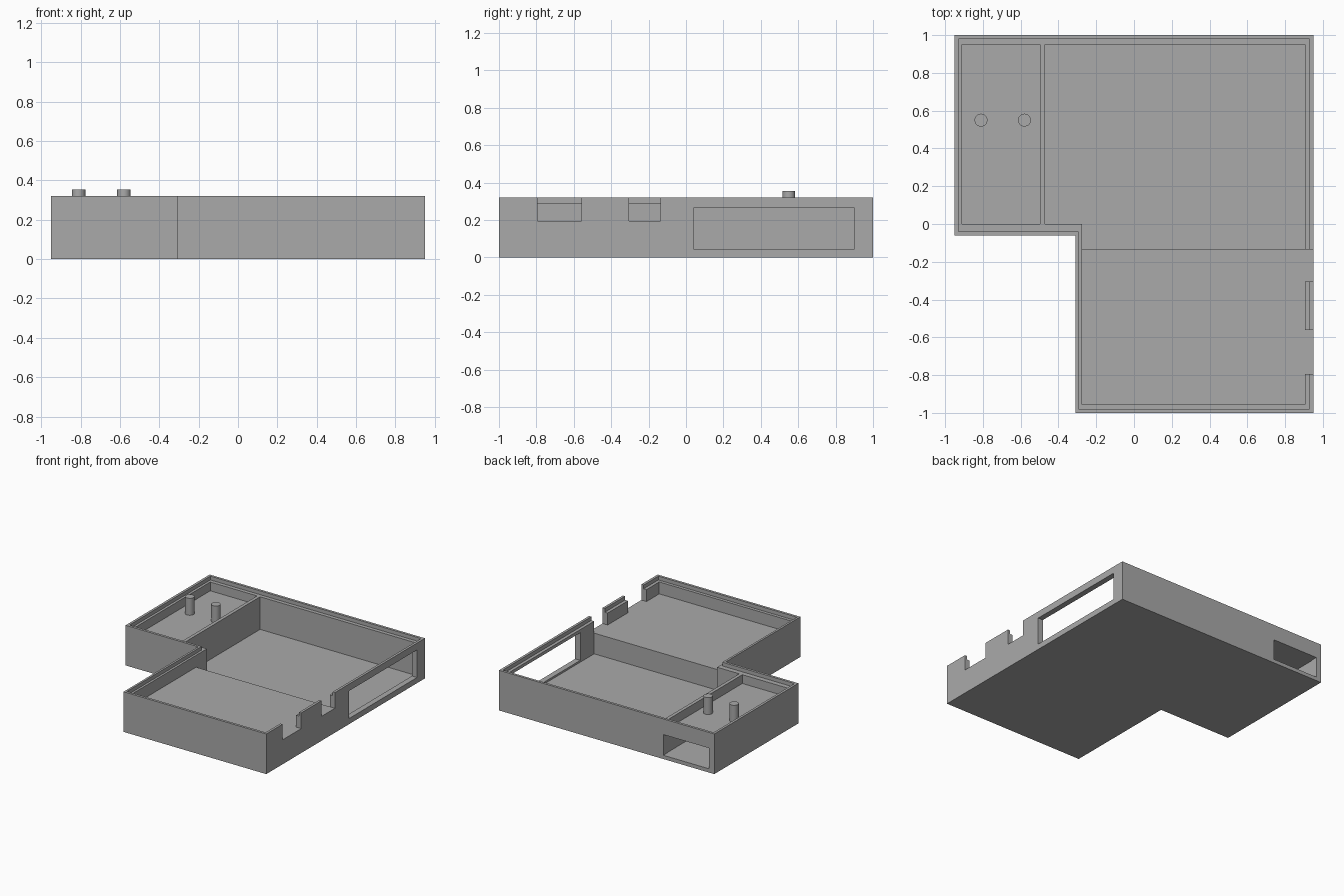
import bpy
import bmesh

cube = bpy.data.objects.get("Cube")
if cube:
    bpy.data.objects.remove(cube, do_unlink=True)

# Single plain grey for the whole tray
grey = bpy.data.materials.new("plain_grey")
grey.use_nodes = True
colour = (0.4, 0.4, 0.4, 1)
grey.diffuse_color = colour
grey.node_tree.nodes["Principled BSDF"].inputs["Base Color"].default_value = colour

FLOOR, DECK, LEDGE, TOP = 0.03, 0.195, 0.29, 0.32


def prism(name, outline, z0, z1):
    """Extrude a flat outline from z0 up to z1."""
    bm = bmesh.new()
    base = bm.faces.new([bm.verts.new((x, y, z0)) for x, y in outline])
    top = bmesh.ops.extrude_face_region(bm, geom=[base])["geom"]
    verts = [v for v in top if isinstance(v, bmesh.types.BMVert)]
    bmesh.ops.translate(bm, verts=verts, vec=(0, 0, z1 - z0))
    bmesh.ops.recalc_face_normals(bm, faces=bm.faces)
    mesh = bpy.data.meshes.new(name)
    bm.to_mesh(mesh)
    bm.free()
    mesh.materials.append(grey)
    obj = bpy.data.objects.new(name, mesh)
    bpy.context.collection.objects.link(obj)
    return obj


def box(name, x0, x1, y0, y1, z0, z1):
    return prism(name, [(x0, y0), (x1, y0), (x1, y1), (x0, y1)], z0, z1)


def ell(left, right, front, back, notch_x, notch_y):
    """L outline with the front left corner missing."""
    return [(left, notch_y), (notch_x, notch_y), (notch_x, front),
            (right, front), (right, back), (left, back)]


def cut(target, cutter):
    mod = target.modifiers.new("cut", "BOOLEAN")
    mod.operation = "DIFFERENCE"
    mod.solver = "EXACT"
    mod.object = cutter
    bpy.context.view_layer.update()
    graph = bpy.context.evaluated_depsgraph_get()
    mesh = bpy.data.meshes.new_from_object(target.evaluated_get(graph))
    target.modifiers.clear()
    target.data = mesh
    bpy.data.objects.remove(cutter, do_unlink=True)


# Outer shell with a stepped rim
shell = prism("tray_shell", ell(-0.95, 0.95, -1, 1, -0.31, -0.06), 0, TOP)
cut(shell, prism("rim_cutter", ell(-0.93, 0.93, -0.98, 0.98, -0.293, -0.04), LEDGE, 0.5))

# Main room and side room, leaving the divider between them
cut(shell, prism("main_cutter", ell(-0.47, 0.905, -0.955, 0.95, -0.275, 0), FLOOR, 0.4))
cut(shell, box("side_cutter", -0.91, -0.497, 0, 0.95, FLOOR, 0.4))

# Openings: large side window, two rim notches, rear slot
cut(shell, box("window_cutter", 0.85, 1.05, 0.04, 0.9, 0.045, 0.265))
for y0, y1 in ((-0.795, -0.56), (-0.305, -0.135)):
    cut(shell, box("notch_cutter", 0.85, 1.05, y0, y1, DECK, 0.45))
cut(shell, box("slot_cutter", -0.905, -0.5, 0.9, 1.05, FLOOR, DECK))

# Raised floor at the front and shelf over the rear compartment
box("raised_floor", -0.275, 0.905, -0.955, -0.135, FLOOR, DECK)
box("side_shelf", -0.91, -0.497, 0, 0.95, DECK, 0.22)

# Two mounting posts on the shelf
for name, x in (("left_post", -0.58), ("right_post", -0.81)):
    bpy.ops.mesh.primitive_cylinder_add(vertices=32, radius=0.034, depth=0.145,
                                        location=(x, 0.55, 0.2825))
    post = bpy.context.object
    post.name = name
    post.data.materials.append(grey)
    bpy.ops.object.shade_smooth_by_angle()
